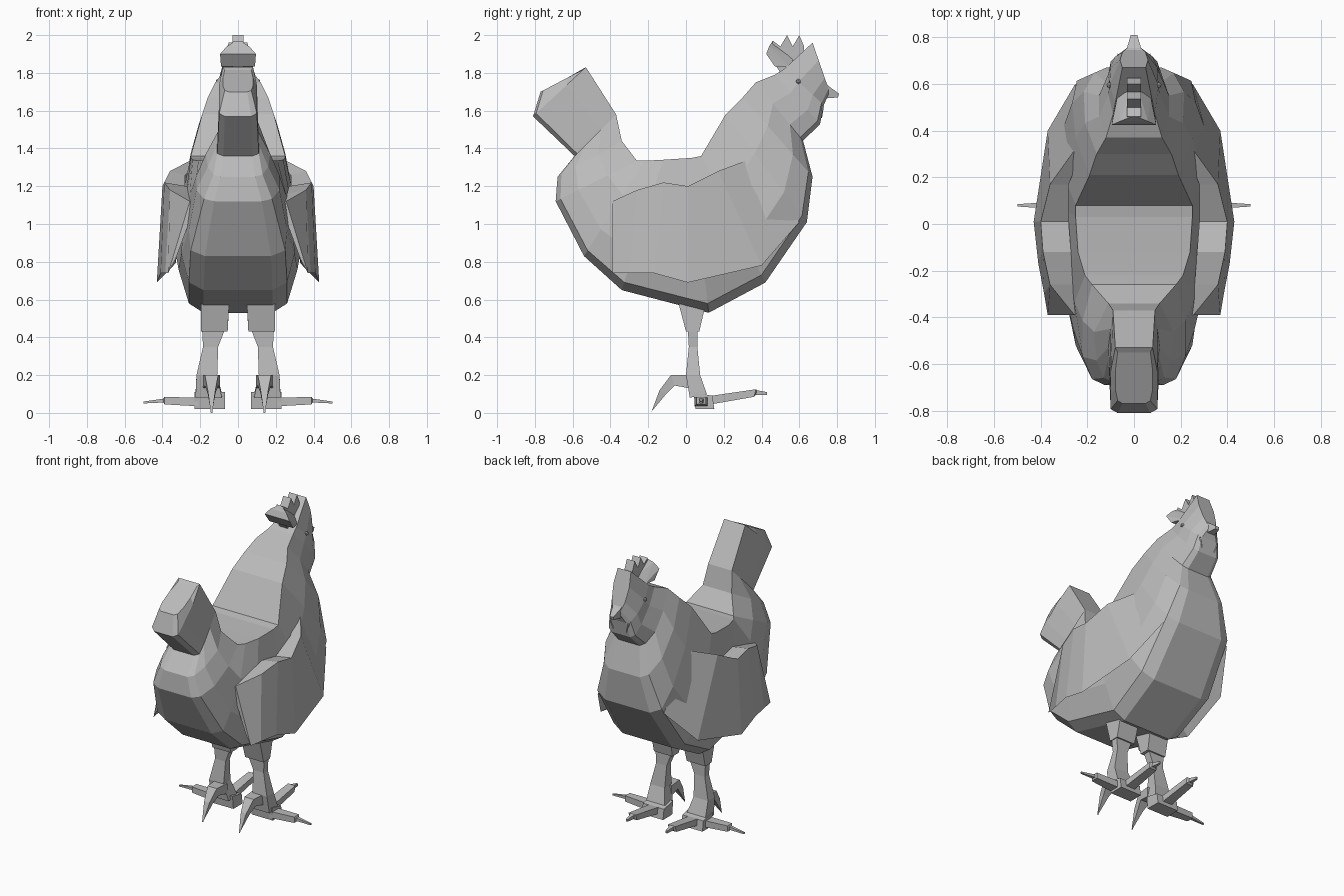
import bpy, bmesh
from mathutils import Vector

grey = bpy.data.materials.new("plain_grey")
grey.diffuse_color = (0.5, 0.5, 0.5, 1)


def finish(name, bm):
    bmesh.ops.recalc_face_normals(bm, faces=bm.faces)
    me = bpy.data.meshes.new(name)
    bm.to_mesh(me)
    bm.free()
    me.materials.append(grey)
    ob = bpy.data.objects.new(name, me)
    bpy.context.collection.objects.link(ob)
    return ob


def loft(name, rings):
    """Skin equal-length rings of points and cap both ends."""
    bm = bmesh.new()
    vs = [[bm.verts.new(p) for p in r] for r in rings]
    n = len(vs[0])
    for a, b in zip(vs, vs[1:]):
        for i in range(n):
            j = (i + 1) % n
            bm.faces.new((a[i], a[j], b[j], b[i]))
    bm.faces.new(vs[0])
    bm.faces.new(vs[-1])
    return finish(name, bm)


def hull(name, pts):
    bm = bmesh.new()
    for p in pts:
        bm.verts.new(p)
    bmesh.ops.convex_hull(bm, input=bm.verts[:])
    return finish(name, bm)


def mirror(ob):
    m = ob.modifiers.new("mirror", 'MIRROR')
    m.use_axis = (True, False, False)
    return ob


def rect(x, y0, y1, z0, z1, w):
    """Rectangle across x whose front and rear corners may differ in height."""
    return [(x - w, y0, z0), (x + w, y0, z0), (x + w, y1, z1), (x - w, y1, z1)]


def ring(a, b, wi, m1, m2, wo):
    """Body section from inner point a to outer point b, given half widths."""
    a, b = Vector((0, *a)), Vector((0, *b))
    half = [(0.0, wi), (0.36, m1), (0.72, m2), (0.94, wo)]
    right = [a.lerp(b, t) + Vector((w, 0, 0)) for t, w in half]
    right.append(b + Vector((wo * 0.7, 0, 0)))
    return right + [Vector((-p.x, p.y, p.z)) for p in reversed(right)]


# Body: one skin from tail tip through belly to head
sections = [
    ((-.55, 1.815), (-.77, 1.70), .07, .08, .08, .07),
    ((-.53, 1.83), (-.81, 1.57), .08, .10, .10, .10),
    ((-.37, 1.58), (-.59, 1.36), .09, .10, .11, .11),
    ((-.34, 1.44), (-.68, 1.25), .11, .17, .16, .13),
    ((-.26, 1.335), (-.69, 1.12), .18, .22, .22, .18),
    ((-.22, 1.335), (-.54, .83), .21, .255, .26, .25),
    ((-.12, 1.34), (-.34, .65), .24, .285, .30, .26),
    ((.03, 1.35), (.12, .53), .25, .295, .315, .26),
    ((.08, 1.36), (.42, .69), .25, .30, .335, .27),
    ((.21, 1.58), (.64, 1.01), .19, .25, .265, .245),
    ((.30, 1.67), (.67, 1.25), .16, .21, .215, .17),
    ((.37, 1.75), (.62, 1.44), .12, .15, .15, .115),
    ((.47, 1.79), (.71, 1.53), .09, .11, .11, .10),
    ((.52, 1.82), (.73, 1.63), .08, .105, .10, .08),
    ((.67, 1.96), (.76, 1.70), .05, .06, .05, .03),
]
loft("body", [ring(*s) for s in sections])

# Wings: flared slabs with a ledge on top; top and bottom (x, y, z), ledge width
columns = [
    ((.245, .33, 1.34), (.252, .60, 1.01), .03),
    ((.36, .17, 1.28), (.37, .40, .78), .08),
    ((.40, .01, 1.20), (.43, .01, .69), .12),
    ((.39, -.12, 1.22), (.41, -.17, .74), .12),
    ((.36, -.26, 1.18), (.385, -.30, .74), .10),
    ((.255, -.39, 1.12), (.37, -.39, .74), .03),
]
wing = []
for t, b, w in columns:
    lower = Vector(b).lerp(Vector(t), .2)
    wing.append([t, b, (min(b[0] - .03, .33), lower.y, lower.z),
                 (t[0] - w, t[1], t[2] - .02)])
mirror(loft("wing", wing))

# Comb: thin toothed plate with a flared rear lobe
teeth = [(.50, 1.80), (.45, 1.88), (.46, 1.97), (.50, 1.94), (.535, 2.0),
         (.565, 1.94), (.60, 2.0), (.625, 1.94), (.62, 1.87)]
loft("comb", [[(x, y, z) for y, z in teeth] for x in (-.03, .03)])
hull("comb_rear", [(s * x, y, z) for s in (-1, 1) for x, y, z in
                   ((.09, .47, 1.835), (.095, .425, 1.90), (.06, .44, 1.94),
                    (.01, .46, 1.97), (.07, .55, 1.83), (.02, .57, 1.88))])

# Beak, wattles and eyes
loft("beak", [rect(0, .68, .68, 1.66, 1.82, .06),
              rect(0, .74, .755, 1.665, 1.73, .03),
              rect(0, .805, .81, 1.67, 1.69, .014)])
mirror(hull("wattle", [(.03, .70, 1.66), (.09, .63, 1.70), (.10, .62, 1.66),
                       (.07, .73, 1.62), (.08, .66, 1.58), (.05, .72, 1.56)]))
bm = bmesh.new()
bmesh.ops.create_icosphere(bm, subdivisions=1, radius=.014)
bmesh.ops.translate(bm, verts=bm.verts, vec=(.105, .595, 1.755))
mirror(finish("eye", bm))

# Legs
mirror(loft("thigh", [rect(.12, -.05, .11, .62, .60, .075),
                      rect(.125, 0, .07, .43, .43, .07)]))
mirror(loft("shank", [rect(.13, .01, .06, .44, .44, .06),
                      rect(.145, .015, .06, .35, .35, .04),
                      rect(.165, 0, .075, .20, .20, .055),
                      rect(.155, .02, .11, .08, .10, .07)]))
mirror(loft("foot", [rect(.15, .04, .14, .11, .09, .08),
                     rect(.15, .05, .15, .02, .02, .08)]))

# Toes with narrow claws, and rear spur
mirror(loft("front_toe", [rect(.15, .13, .13, .045, .09, .035),
                          rect(.15, .36, .37, .085, .125, .028),
                          rect(.15, .37, .375, .095, .12, .014),
                          rect(.15, .43, .43, .095, .11, .006)]))
mirror(loft("side_toe", [[(x, .08 - w, z0), (x, .08 + w, z0), (x, .08 + w, z1), (x, .08 - w, z1)]
                         for x, w, z0, z1 in ((.21, .035, .035, .08), (.39, .025, .045, .085),
                                              (.395, .012, .055, .075), (.50, .005, .05, .06))]))
mirror(loft("spur", [rect(.14, .02, .02, .13, .20, .045),
                     rect(.14, -.06, -.08, .145, .20, .035),
                     rect(.14, -.105, -.14, .10, .12, .02),
                     rect(.14, -.18, -.185, .01, .0, .004)]))
